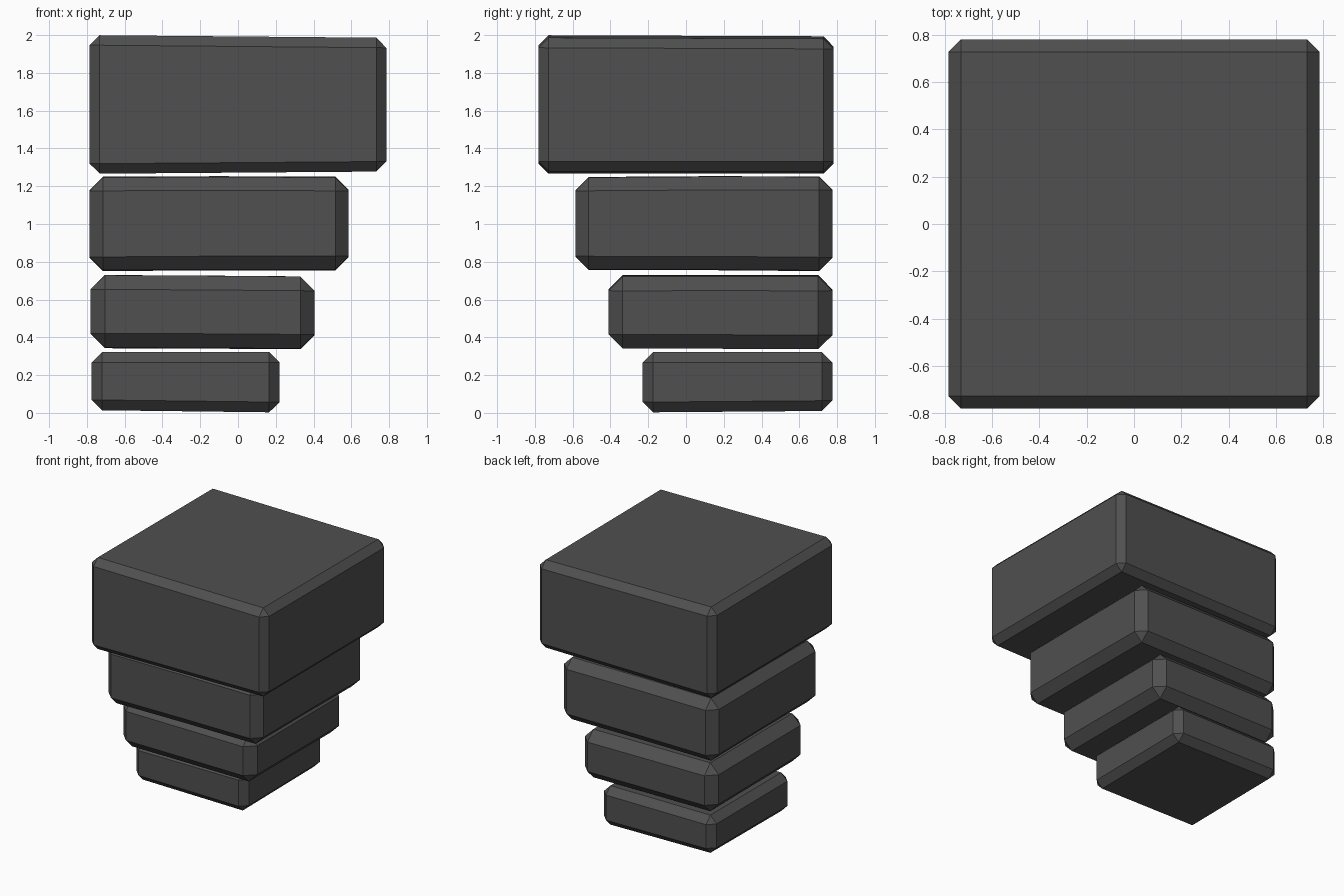
import bpy
import bmesh
from mathutils import Vector

cube = bpy.data.objects.get("Cube")
if cube:
    bpy.data.objects.remove(cube, do_unlink=True)

stone = bpy.data.materials.new("dark grey stone")
stone.use_nodes = True
colour = (0.08, 0.08, 0.08, 1)
stone.diffuse_color = colour
stone.node_tree.nodes["Principled BSDF"].inputs["Base Color"].default_value = colour


def slab(name, low, high, chamfer, top_tilt, base_tilt, bow):
    """Chamfered block with slightly sloping faces and bowed top and base."""
    low, high = Vector(low), Vector(high)
    centre, half = (low + high) / 2, (high - low) / 2
    bm = bmesh.new()
    bmesh.ops.create_cube(bm, size=2)
    for v in bm.verts:
        v.co = Vector(c * h for c, h in zip(v.co, half))
    bmesh.ops.bevel(bm, geom=bm.edges[:], offset=chamfer, segments=1,
                    affect='EDGES')
    # Split across the middle so the faces can bend
    for axis in ((1, 0, 0), (0, 1, 0)):
        bmesh.ops.bisect_plane(bm, geom=bm.verts[:] + bm.edges[:] + bm.faces[:],
                               plane_co=(0, 0, 0), plane_no=axis)
    for v in bm.verts:
        u, w = v.co.x / half.x, v.co.y / half.y
        tilt = top_tilt if v.co.z > 0 else base_tilt
        v.co.z += tilt[0] * u + tilt[1] * w - bow * (u * u + w * w - 1)
        v.co += centre
    mesh = bpy.data.meshes.new(name)
    bm.to_mesh(mesh)
    bm.free()
    mesh.materials.append(stone)
    obj = bpy.data.objects.new(name, mesh)
    bpy.context.collection.objects.link(obj)


# Stepped slabs, flush at the back right corner, growing upwards
slab("bottom_slab", (-0.775, -0.23, 0.012), (0.22, 0.775, 0.322), 0.055,
     (0, 0), (-0.006, 0.004), 0)
slab("lower_slab", (-0.78, -0.41, 0.342), (0.405, 0.775, 0.726), 0.075,
     (-0.004, 0), (-0.003, -0.002), 0.001)
slab("upper_slab", (-0.785, -0.585, 0.757), (0.585, 0.775, 1.25), 0.07,
     (0, 0.002), (0.002, -0.003), 0.003)
slab("top_slab", (-0.785, -0.78, 1.272), (0.785, 0.78, 1.99), 0.053,
     (-0.007, -0.003), (0.006, 0), 0)
